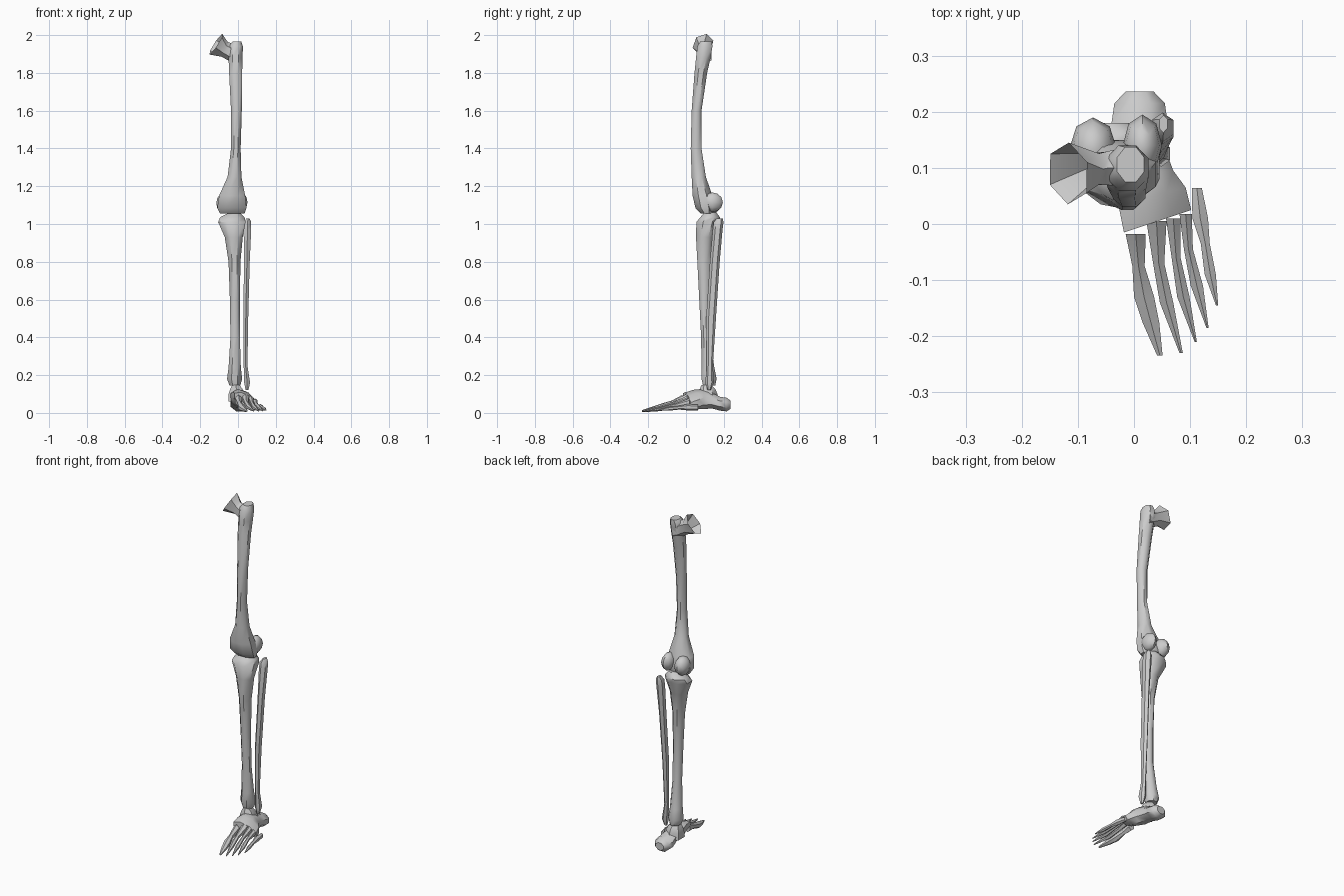
import bpy, bmesh, math
from mathutils import Vector

cube = bpy.data.objects.get("Cube")
if cube:
    bpy.data.objects.remove(cube, do_unlink=True)

bone = bpy.data.materials.new("bone grey")
bone.use_nodes = True
COLOR = (0.6, 0.6, 0.6, 1)
bone.diffuse_color = COLOR
bone.node_tree.nodes["Principled BSDF"].inputs["Base Color"].default_value = COLOR


def finish(name, bm):
    bmesh.ops.recalc_face_normals(bm, faces=bm.faces)
    mesh = bpy.data.meshes.new(name)
    bm.to_mesh(mesh)
    bm.free()
    mesh.materials.append(bone)
    obj = bpy.data.objects.new(name, mesh)
    bpy.context.collection.objects.link(obj)
    bpy.ops.object.select_all(action='DESELECT')
    obj.select_set(True)
    bpy.context.view_layer.objects.active = obj
    bpy.ops.object.shade_smooth_by_angle(angle=math.radians(45))
    return obj


def loft(name, rings, sides, open_end=False):
    """Skin oval rings given as (centre, half-axis u, half-axis v)."""
    bm = bmesh.new()
    loops = []
    for c, u, v in rings:
        c, u, v = Vector(c), Vector(u), Vector(v)
        loops.append([bm.verts.new(c + u * math.cos(a) + v * math.sin(a))
                      for a in (2 * math.pi * (i + 0.5) / sides for i in range(sides))])
    for a, b in zip(loops, loops[1:]):
        for i in range(sides):
            j = (i + 1) % sides
            bm.faces.new((a[i], a[j], b[j], b[i]))
    bm.faces.new(loops[0])
    if not open_end:
        bm.faces.new(loops[-1])
    return finish(name, bm)


def upright(name, rows, sides):
    """Long bone from rows of (z, x min, x max, y min, y max)."""
    k = 1 / math.cos(math.pi / sides)
    loft(name, [(((x0 + x1) / 2, (y0 + y1) / 2, z),
                 ((x1 - x0) / 2 * k, 0, 0), (0, (y1 - y0) / 2 * k, 0))
                for z, x0, x1, y0, y1 in rows], sides)


def knob(name, centre, radii):
    bm = bmesh.new()
    bmesh.ops.create_uvsphere(bm, u_segments=8, v_segments=6, radius=1)
    for v in bm.verts:
        v.co = Vector(centre) + Vector([a * b for a, b in zip(v.co, radii)])
    finish(name, bm)


# Thigh bone: shaft, flared neck with an open socket end, knee knuckles
upright("thigh_shaft", [
    (1.055, -0.095, 0.035, 0.08, 0.14),
    (1.085, -0.11, 0.045, 0.05, 0.15),
    (1.15, -0.10, 0.038, 0.035, 0.14),
    (1.25, -0.055, 0.018, 0.03, 0.105),
    (1.40, -0.037, 0.014, 0.025, 0.082),
    (1.60, -0.037, 0.02, 0.03, 0.082),
    (1.80, -0.047, 0.022, 0.045, 0.112),
    (1.88, -0.05, 0.024, 0.053, 0.13),
    (1.94, -0.05, 0.026, 0.06, 0.14),
    (1.965, -0.03, 0.018, 0.075, 0.137)], 8)
loft("thigh_neck", [
    ((0.0, 0.10, 1.895), (0, 0.04, 0), (0, 0, 0.055)),
    ((-0.035, 0.10, 1.905), (0, 0.036, 0), (-0.01, 0, 0.055)),
    ((-0.07, 0.098, 1.925), (0, 0.032, 0), (0.015, 0, 0.04)),
    ((-0.117, 0.09, 1.952), (-0.018, 0.052, -0.01), (0.033, 0.02, 0.055))],
    6, open_end=True)
knob("thigh_inner_knuckle", (-0.073, 0.135, 1.11), (0.042, 0.055, 0.055))
knob("thigh_outer_knuckle", (0.015, 0.14, 1.115), (0.035, 0.055, 0.052))

# Shin bone and the slender bone beside it
upright("shin_bone", [
    (0.145, -0.045, 0.012, 0.09, 0.155),
    (0.18, -0.058, 0.022, 0.082, 0.162),
    (0.24, -0.05, 0.015, 0.082, 0.15),
    (0.40, -0.04, 0.01, 0.08, 0.127),
    (0.60, -0.043, 0.01, 0.07, 0.125),
    (0.80, -0.05, 0.013, 0.06, 0.13),
    (0.93, -0.07, 0.025, 0.053, 0.145),
    (1.01, -0.105, 0.04, 0.055, 0.175),
    (1.035, -0.095, 0.035, 0.075, 0.18),
    (1.062, -0.045, 0.01, 0.10, 0.16)], 8)
upright("outer_shin_bone", [
    (0.12, 0.04, 0.055, 0.115, 0.13),
    (0.16, 0.033, 0.064, 0.105, 0.145),
    (0.25, 0.03, 0.05, 0.112, 0.14),
    (0.50, 0.028, 0.054, 0.11, 0.155),
    (0.80, 0.032, 0.062, 0.13, 0.175),
    (0.97, 0.03, 0.07, 0.145, 0.19),
    (1.01, 0.032, 0.07, 0.15, 0.195),
    (1.03, 0.045, 0.06, 0.165, 0.192)], 6)

# Ankle block: heel to instep, tilted down to the outside
rows = [  # y, centre x, half width, z low, z high, drop to the outside, skew
    (0.236, 0.010, 0.025, 0.022, 0.065, 0, 0),
    (0.215, 0.010, 0.045, 0.008, 0.080, 0, 0),
    (0.18, 0.010, 0.05, 0.012, 0.085, 0, 0),
    (0.14, 0.008, 0.045, 0.025, 0.105, 0.005, 0),
    (0.09, 0.015, 0.055, 0.025, 0.12, 0.01, 0.005),
    (0.05, 0.032, 0.06, 0.027, 0.115, 0.02, 0.015),
    (0.005, 0.042, 0.06, 0.037, 0.098, 0.025, 0.02)]
k = 1 / math.cos(math.pi / 8)
loft("ankle_and_heel", [((x, y, (lo + hi) / 2), (w * k, skew * k, -drop * k),
                         (0, 0, (hi - lo) / 2 * k))
                        for y, x, w, lo, hi, drop, skew in rows], 8)
upright("ankle_top", [
    (0.06, -0.05, 0.035, 0.06, 0.165),
    (0.10, -0.05, 0.035, 0.07, 0.16),
    (0.125, -0.042, 0.025, 0.078, 0.15),
    (0.148, -0.03, 0.008, 0.085, 0.13)], 6)

# Five toes: base, waist, knuckle and tip as (x, y, z, half width, half height)
toes = [
    [(0.003, -0.018, 0.065, 0.018, 0.027), (0.008, -0.075, 0.048, 0.011, 0.015),
     (0.018, -0.13, 0.03, 0.018, 0.017), (0.030, -0.175, 0.02, 0.015, 0.012),
     (0.046, -0.234, 0.01, 0.005, 0.004)],
    [(0.040, 0.005, 0.077, 0.018, 0.021), (0.044, -0.07, 0.052, 0.010, 0.012),
     (0.058, -0.14, 0.03, 0.012, 0.012), (0.084, -0.23, 0.011, 0.003, 0.003)],
    [(0.070, 0.010, 0.070, 0.013, 0.019), (0.075, -0.06, 0.049, 0.008, 0.011),
     (0.088, -0.13, 0.028, 0.011, 0.011), (0.110, -0.21, 0.011, 0.002, 0.003)],
    [(0.092, 0.018, 0.056, 0.011, 0.018), (0.097, -0.045, 0.042, 0.008, 0.010),
     (0.112, -0.11, 0.027, 0.011, 0.010), (0.131, -0.185, 0.012, 0.002, 0.003)],
    [(0.112, 0.064, 0.028, 0.009, 0.013), (0.118, 0.01, 0.030, 0.014, 0.015),
     (0.127, -0.035, 0.028, 0.008, 0.009), (0.136, -0.09, 0.022, 0.010, 0.009),
     (0.148, -0.145, 0.015, 0.002, 0.003)]]
for i, path in enumerate(toes, 1):
    loft(f"toe_{i}", [((x, y, z), (w * 1.15, 0, 0), (0, 0, h * 1.15))
                      for x, y, z, w, h in path], 6)
